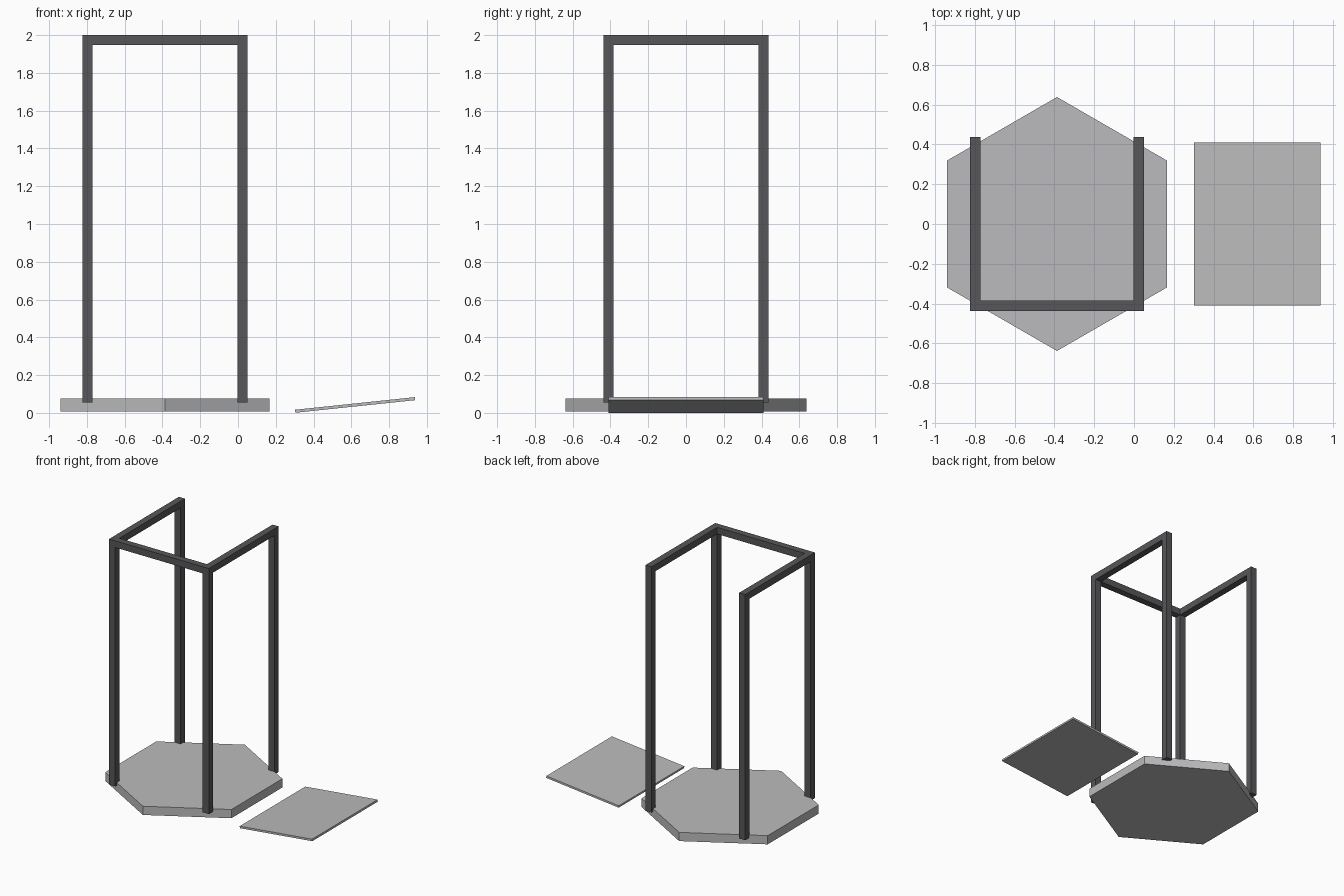
import bpy, math
from mathutils import Vector

cube = bpy.data.objects.get("Cube")
if cube:
    bpy.data.objects.remove(cube, do_unlink=True)


def material(name, rgb):
    m = bpy.data.materials.new(name)
    m.use_nodes = True
    m.diffuse_color = (*rgb, 1)
    m.node_tree.nodes["Principled BSDF"].inputs["Base Color"].default_value = (*rgb, 1)
    return m


light_grey = material("light_grey", (0.5, 0.5, 0.51))
dark_grey = material("dark_grey", (0.095, 0.095, 0.1))


def box(name, low, high, mat):
    low, high = Vector(low), Vector(high)
    bpy.ops.mesh.primitive_cube_add(size=1, location=(low + high) / 2)
    ob = bpy.context.object
    ob.name = name
    ob.scale = high - low
    bpy.ops.object.transform_apply(location=False, rotation=False, scale=True)
    ob.data.materials.append(mat)
    return ob


CX = -0.387      # centre of platform and frame
HALF = 0.437     # outer half width of frame
BAR = 0.053      # bar thickness
INNER = HALF - BAR
TOP = 2.0

# Hexagonal platform with points to front and back
bpy.ops.mesh.primitive_cylinder_add(vertices=6, radius=0.638, depth=0.069,
                                    location=(CX, 0, 0.0425))
platform = bpy.context.object
platform.name = "platform"
platform.data.materials.append(light_grey)

# Four posts sunk slightly into the platform, plus side rails
for side, sx in (("left", 1), ("right", -1)):
    x0, x1 = sorted((CX + sx * INNER, CX + sx * HALF))
    for end, sy in (("front", -1), ("back", 1)):
        y0, y1 = sorted((sy * INNER, sy * HALF))
        box(f"{end}_{side}_post", (x0, y0, 0.055), (x1, y1, TOP), dark_grey)
    box(f"{side}_top_rail", (x0, -INNER, TOP - BAR), (x1, INNER, TOP), dark_grey)

# Front rail; the back stays open
box("front_top_rail", (CX - INNER, -HALF, TOP - BAR),
    (CX + INNER, -INNER, TOP), dark_grey)

# Thin tilted panel beside the platform
panel = box("tilted_panel", (0.301, -0.41, 0.034), (0.939, 0.41, 0.05), light_grey)
panel.rotation_euler.y = -math.radians(6)
